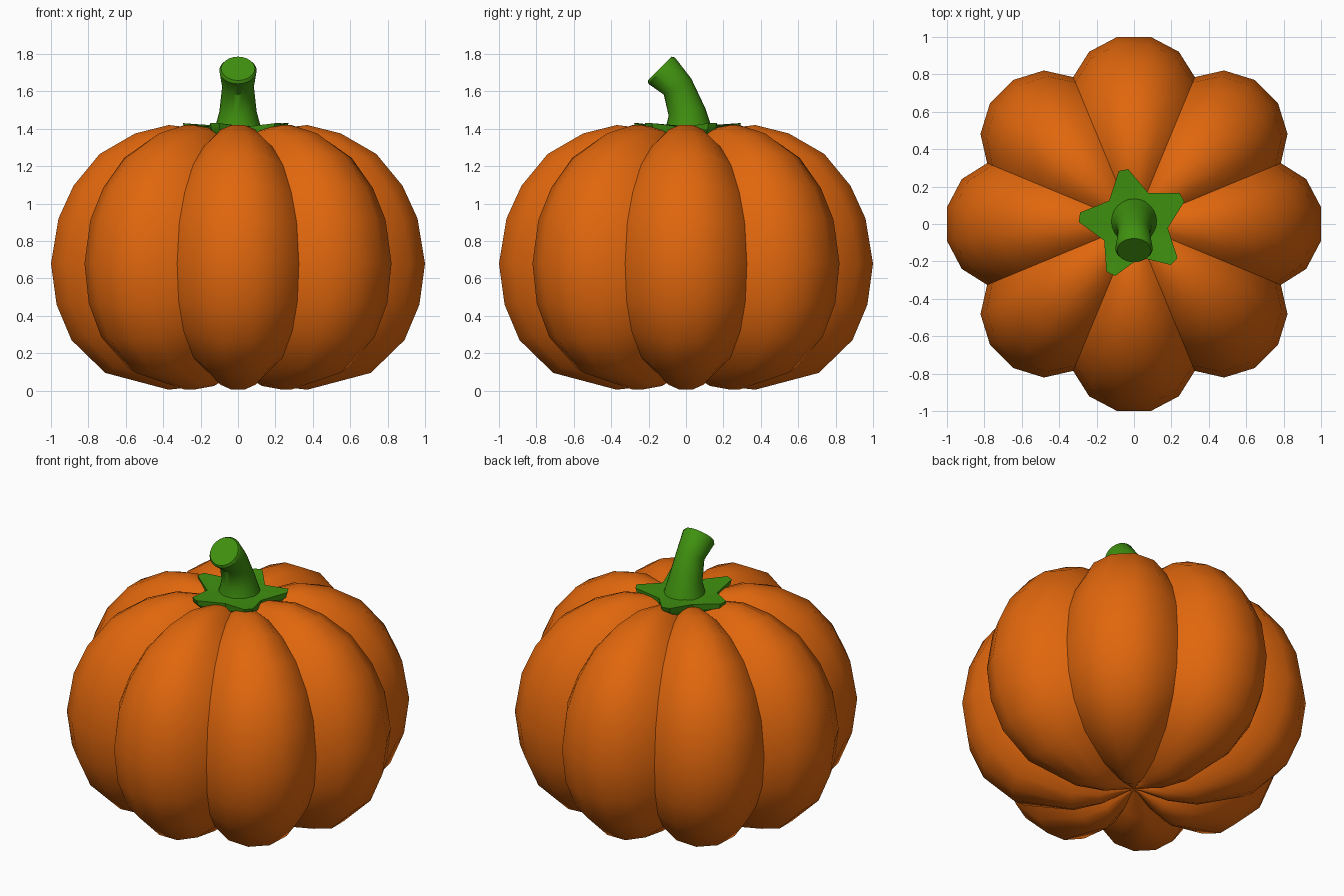
import bpy, bmesh, math
from math import sin, cos, radians

if "Cube" in bpy.data.objects:
    bpy.data.objects.remove(bpy.data.objects["Cube"])


def material(name, rgb):
    m = bpy.data.materials.new(name)
    m.diffuse_color = (*rgb, 1)
    m.use_nodes = True
    m.node_tree.nodes["Principled BSDF"].inputs["Base Color"].default_value = m.diffuse_color
    return m


orange = material("pumpkin orange", (0.75, 0.135, 0.004))
green = material("stem green", (0.05, 0.28, 0.005))


def loft(name, rings, mat, angle):
    """Skin a list of closed rings, cap both ends."""
    bm = bmesh.new()
    vs = [[bm.verts.new(p) for p in ring] for ring in rings]
    n = len(rings[0])
    for a, b in zip(vs, vs[1:]):
        for i in range(n):
            j = (i + 1) % n
            bm.faces.new((a[i], a[j], b[j], b[i]))
    # fan caps
    for ring in (vs[0], vs[-1]):
        c = bm.verts.new((sum(v.co.x for v in ring) / n,
                          sum(v.co.y for v in ring) / n,
                          sum(v.co.z for v in ring) / n))
        for i in range(n):
            bm.faces.new((ring[i], ring[(i + 1) % n], c))
    bmesh.ops.recalc_face_normals(bm, faces=bm.faces)
    me = bpy.data.meshes.new(name)
    bm.to_mesh(me)
    bm.free()
    me.materials.append(mat)
    ob = bpy.data.objects.new(name, me)
    bpy.context.collection.objects.link(ob)
    bpy.ops.object.select_all(action='DESELECT')
    ob.select_set(True)
    bpy.context.view_layer.objects.active = ob
    bpy.ops.object.shade_smooth_by_angle(angle=radians(angle))
    return ob


# pumpkin body: eight lobes, each profile station holds ridge (r, z) and groove (r, z)
stations = [
    (0.04, 0.09, 0.03, 0.10), (0.20, 0.025, 0.19, 0.075), (0.37, 0.005, 0.38, 0.085),
    (0.71, 0.095, 0.62, 0.175), (0.89, 0.27, 0.76, 0.32), (0.97, 0.46, 0.83, 0.48),
    (1.00, 0.68, 0.85, 0.68), (0.96, 0.92, 0.82, 0.90), (0.88, 1.095, 0.745, 1.06),
    (0.74, 1.265, 0.63, 1.205), (0.55, 1.375, 0.48, 1.305), (0.37, 1.42, 0.33, 1.355),
    (0.20, 1.40, 0.18, 1.36), (0.04, 1.34, 0.03, 1.34)]
columns = [(-22.5, 0), (-14.6, 0.66), (-5.14, 1), (5.14, 1), (14.6, 0.66)]
body = []
for rp, zp, rc, zc in stations:
    ring = []
    for lobe in range(8):
        for a, w in columns:
            t = radians(lobe * 45 + a)
            r = rc + (rp * 1.004 - rc) * w
            ring.append((r * cos(t), r * sin(t), zc + (zp - zc) * w))
    body.append(ring)
loft("pumpkin_body", body, orange, 40)


# leafy star under the stem: five blunt points
def star(scale, z_tip, z_notch):
    ring = []
    for k in range(5):
        for a, r, z in ((-5, 0.295, z_tip), (5, 0.295, z_tip), (36, 0.182, z_notch)):
            t = radians(29 + 72 * k + a)
            ring.append((r * scale * cos(t), r * scale * sin(t), z))
    return ring


loft("stem_star", [star(0.8, 1.345, 1.34), star(0.97, 1.40, 1.365),
                   star(1, 1.43, 1.41), star(0.5, 1.415, 1.415)], green, 30)

# bent stem: rings of (y, z, radius, lean toward the front)
path = [(0.015, 1.39, 0.128, 0), (0.005, 1.49, 0.10, 12), (-0.045, 1.625, 0.085, 30),
        (-0.13, 1.711, 0.10, 45), (-0.141, 1.722, 0.09, 45)]
stem = []
for y, z, r, lean in path:
    c, s = cos(radians(lean)), sin(radians(lean))
    stem.append([(r * cos(t), y + r * sin(t) * c, z + r * sin(t) * s)
                 for t in (math.tau * i / 24 for i in range(24))])
loft("stem", stem, green, 40)
